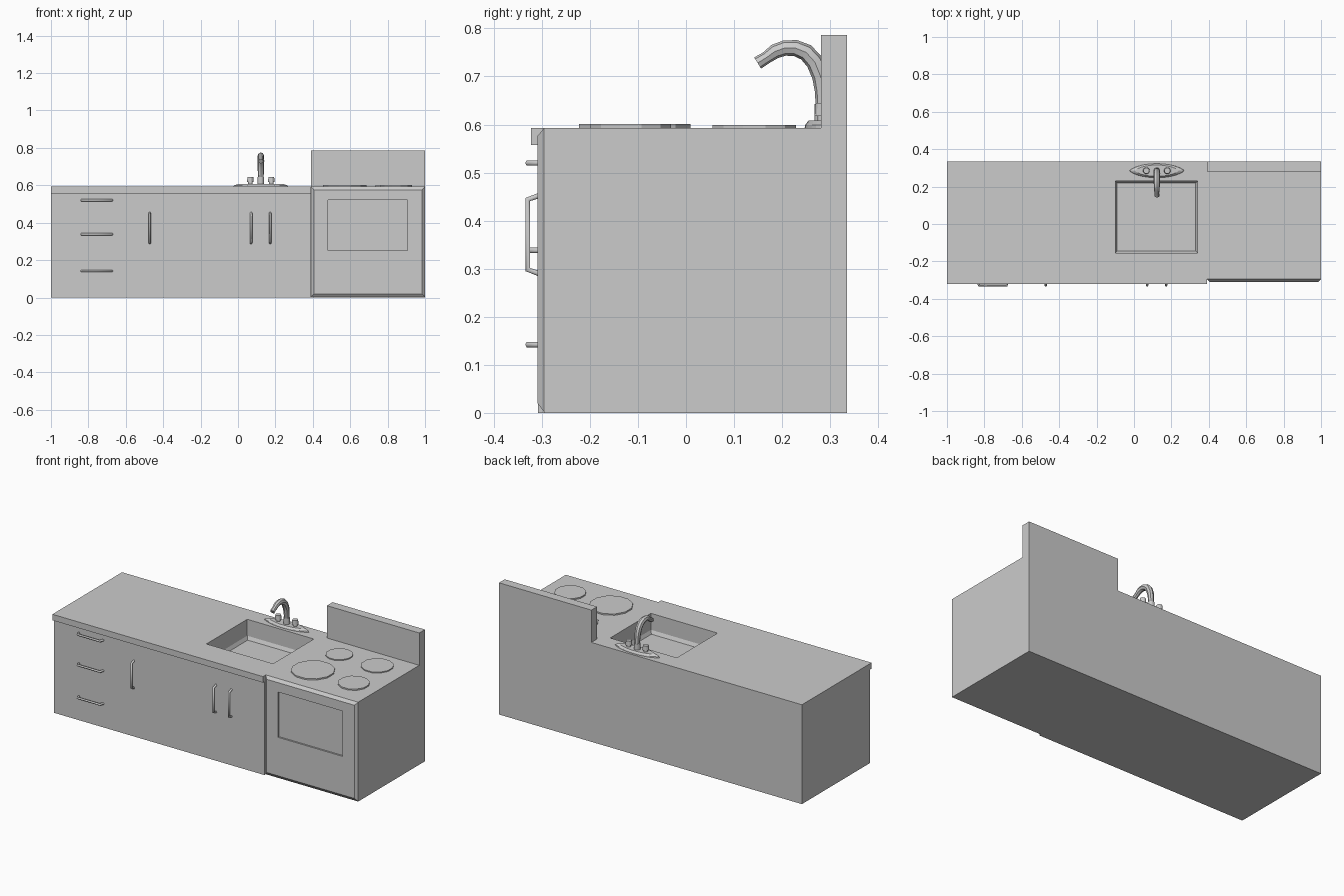
import bpy, bmesh, math

if "Cube" in bpy.data.objects:
    bpy.data.objects.remove(bpy.data.objects["Cube"])

TOP = 0.593


def finish(name, bm):
    bmesh.ops.recalc_face_normals(bm, faces=bm.faces)
    me = bpy.data.meshes.new(name)
    bm.to_mesh(me)
    bm.free()
    ob = bpy.data.objects.new(name, me)
    bpy.context.collection.objects.link(ob)
    return ob


def loft(name, rings, cap_start=True):
    """Skin a list of equal-length point rings and cap the ends."""
    bm = bmesh.new()
    loops = [[bm.verts.new(p) for p in r] for r in rings]
    n = len(loops[0])
    for a, b in zip(loops, loops[1:]):
        for i in range(n):
            j = (i + 1) % n
            bm.faces.new((a[i], a[j], b[j], b[i]))
    if cap_start:
        bm.faces.new(loops[0])
    bm.faces.new(loops[-1])
    return finish(name, bm)


def side_profile(name, pts, x0, x1):
    return loft(name, [[(x, y, z) for y, z in pts] for x in (x0, x1)])


def activate(ob):
    bpy.ops.object.select_all(action='DESELECT')
    ob.select_set(True)
    bpy.context.view_layer.objects.active = ob


def disc(name, x, y, z0, z1, r, n=12, r_top=None):
    r_top = r if r_top is None else r_top
    ang = [2 * math.pi * (i + 0.5) / n for i in range(n)]
    return loft(name, [[(x + q * math.cos(a), y + q * math.sin(a), z) for a in ang]
                       for q, z in ((r, z0), (r_top, z1))])


def tube(name, pts, radius, res, radii=None, smooth=True):
    cu = bpy.data.curves.new(name, 'CURVE')
    cu.dimensions = '3D'
    cu.bevel_depth = radius
    cu.bevel_resolution = res
    cu.use_fill_caps = True
    sp = cu.splines.new('POLY')
    sp.points.add(len(pts) - 1)
    for i, p in enumerate(pts):
        sp.points[i].co = (*p, 1)
        sp.points[i].radius = radii[i] if radii else 1
    ob = bpy.data.objects.new(name, cu)
    bpy.context.collection.objects.link(ob)
    activate(ob)
    bpy.ops.object.convert(target='MESH')
    ob = bpy.context.object
    if smooth:
        bpy.ops.object.shade_smooth_by_angle(angle=math.radians(40))
    return ob


# cabinet with overhanging worktop
cabinet = side_profile('cabinet_and_worktop', [
    (0.335, 0), (-0.308, 0), (-0.308, 0.557), (-0.322, 0.557),
    (-0.322, TOP), (0.335, TOP)], -1, 0.39)

# sink basin cut
def basin_ring(inset, z):
    x0, x1, y0, y1 = -0.1 + inset, 0.34 - inset, -0.155 + inset, 0.23 - inset
    return [(x0, y0, z), (x1, y0, z), (x1, y1, z), (x0, y1, z)]

cutter = loft('sink_cutter', [basin_ring(0, 0.7), basin_ring(0, 0.495),
                              basin_ring(0.01, 0.475)])
cutter.hide_render = True
mod = cabinet.modifiers.new('sink', 'BOOLEAN')
mod.operation = 'DIFFERENCE'
mod.solver = 'EXACT'
mod.object = cutter
activate(cabinet)
bpy.ops.object.modifier_apply(modifier='sink')
bpy.data.objects.remove(cutter)

# stove body with back panel
side_profile('stove_body', [
    (0.335, 0), (-0.295, 0), (-0.295, TOP), (0.281, TOP),
    (0.281, 0.786), (0.335, 0.786)], 0.39, 1)

# oven door with bevelled rim and recessed window
def door_ring(x0, x1, z0, z1, y):
    return [(x0, y, z0), (x1, y, z0), (x1, y, z1), (x0, y, z1)]

loft('oven_door', [door_ring(0.39, 1, 0.002, TOP, -0.295),
                   door_ring(0.405, 0.985, 0.02, 0.576, -0.309),
                   door_ring(0.48, 0.905, 0.25, 0.52, -0.309),
                   door_ring(0.48, 0.905, 0.25, 0.52, -0.299)], cap_start=False)

# burners
for i, (x, y, r, h) in enumerate([(0.57, -0.107, 0.12, 0.008), (0.57, 0.142, 0.075, 0.006),
                                  (0.82, 0.142, 0.09, 0.006), (0.845, -0.115, 0.087, 0.008)]):
    disc(f'burner_{i + 1}', x, y, TOP, TOP + h, r)

# handles: bent bars, horizontal on drawers and vertical on doors
BAR = [(-0.081, -0.306), (-0.073, -0.329), (0.073, -0.329), (0.081, -0.306)]
for i, z in enumerate((0.142, 0.338, 0.52)):
    tube(f'drawer_handle_{i + 1}', [(-0.755 + s, y, z) for s, y in BAR], 0.0065, 1, smooth=False)
for i, x in enumerate((-0.472, 0.07, 0.172)):
    tube(f'door_handle_{i + 1}', [(x, y, 0.371 + s) for s, y in BAR], 0.0065, 1, smooth=False)

# faucet base plate, pointed oval
FX, FY = 0.122, 0.285
def lens(scale, z, n=24):
    ring = []
    for i in range(n):
        t = 2 * math.pi * i / n
        s = math.sin(t)
        ring.append((FX + scale * 0.146 * math.cos(t),
                     FY + scale * 0.038 * s * abs(s) ** 0.4, z))
    return ring

loft('faucet_plate', [lens(1, TOP), lens(0.98, TOP + 0.006), lens(0.8, TOP + 0.015)])

# taps
for side, dx in (('left', -0.056), ('right', 0.056)):
    disc(f'tap_stem_{side}', FX + dx, FY, 0.605, 0.622, 0.012)
    disc(f'tap_{side}', FX + dx, FY, 0.618, 0.645, 0.018, r_top=0.016)

# spout
disc('spout_collar', FX, FY, 0.602, 0.643, 0.018, n=16)
path = [(0.285, 0.64), (0.284, 0.67), (0.28, 0.7), (0.268, 0.73), (0.25, 0.75),
        (0.228, 0.759), (0.205, 0.759), (0.185, 0.752), (0.167, 0.739), (0.149, 0.728)]
tube('spout', [(FX, y, z) for y, z in path], 0.016, 2,
     radii=[0.95, 1, 1.1, 1.15, 1.12, 1.06, 1, 0.95, 0.8, 0.85])
